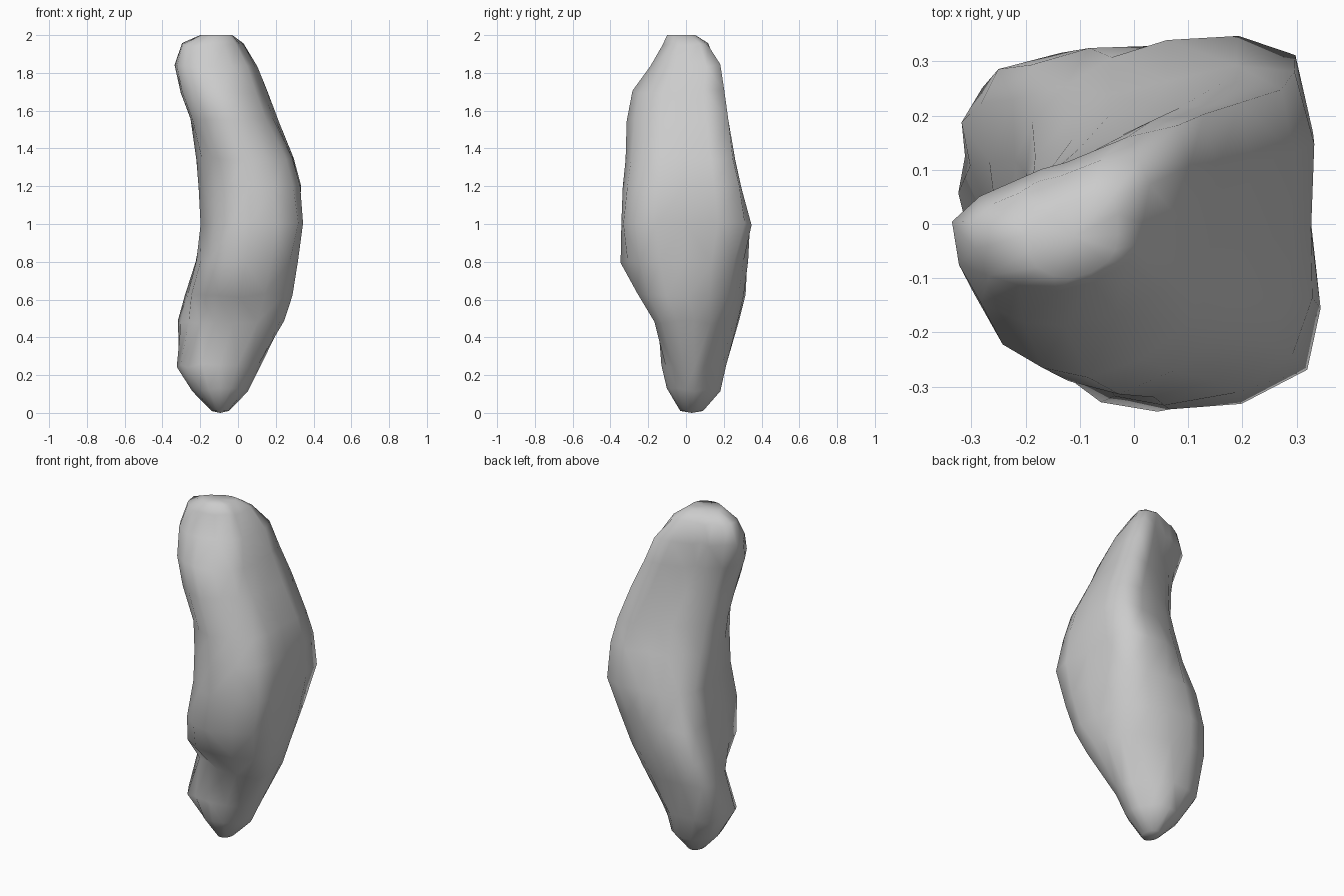
import bpy, bmesh, math, random
from mathutils import Vector

if "Cube" in bpy.data.objects:
    bpy.data.objects.remove(bpy.data.objects["Cube"])

random.seed(4)

# Cross-sections from top to bottom: z, x min, x max, y min, y max, then how far the
# front-left, front-right, back-right, back-left corners and the back middle stick out
SECTIONS = [
    (2.00, -.20, -.03, -.10, .06, .75, .70, .85, .45, .75),
    (1.95, -.30, .02, -.12, .13, .80, .70, .92, .45, .70),
    (1.84, -.335, .09, -.19, .19, .75, .70, .97, .42, .60),
    (1.70, -.30, .14, -.28, .21, .76, .70, .97, .47, .68),
    (1.55, -.255, .20, -.31, .23, .74, .70, .96, .54, .75),
    (1.35, -.22, .295, -.32, .28, .67, .75, .90, .60, .80),
    (1.20, -.21, .325, -.335, .31, .67, .80, .90, .66, .86),
    (1.00, -.20, .325, -.345, .345, .70, .88, .90, .74, .98),
    (0.80, -.22, .315, -.345, .325, .75, .77, .80, .90, 1),
    (0.62, -.265, .28, -.28, .305, .75, .80, .70, .95, 1),
    (0.48, -.305, .235, -.18, .275, .60, .85, .65, .90, 1),
    (0.25, -.32, .12, -.13, .215, .75, .70, .60, .80, 1),
    (0.12, -.24, .05, -.10, .185, .70, .70, .65, .70, 1),
    (0.01, -.14, -.05, -.03, .09, .70, .70, .70, .70, 1),
]
# Hollows low on the front: centre, radius, depth
HOLLOWS = [(Vector((-.10, -.17, .50)), .12, .05), (Vector((.01, -.27, .63)), .10, .035)]


def ring_points(z, x0, x1, y0, y1, fl, fr, br, bl, back):
    """Eight control points round the section, doubled by a closed spline."""
    cx, cy = (x0 + x1) / 2, (y0 + y1) / 2
    # The left edge swings towards the back around the lower middle
    swing = Vector((0, .13 * math.exp(-((z - .8) / .35) ** 2), 0))

    def point(x, y, kx, ky):
        return Vector((cx + (x - cx) * kx, cy + (y - cy) * ky, z))

    p = [point(cx, y0, 1, 1), point(x1, y0, fr * 1.11, fr * .9), point(x1, cy, 1, 1),
         point(x1, y1, br, br), point(cx, y1, 1, back), point(x0, y1, bl, bl),
         point(x0, cy, 1, 1) + swing, point(x0, y0, fl, fl)]
    out = []
    for i in range(8):
        mid = (9 * (p[i] + p[(i + 1) % 8]) - p[i - 1] - p[(i + 2) % 8]) / 16
        out += [p[i], mid]
    return out


bm = bmesh.new()
rings = [[bm.verts.new(v) for v in ring_points(*s)] for s in SECTIONS]
n = len(rings[0])

# Side skin
for upper, lower in zip(rings, rings[1:]):
    for i in range(n):
        j = (i + 1) % n
        bm.faces.new((upper[i], lower[i], lower[j], upper[j]))

# Lumpy surface and hollows
for ring in rings[1:-1]:
    for v in ring:
        v.co += Vector((random.uniform(-1, 1), random.uniform(-1, 1), random.uniform(-2, 2))) * 0.005
        for centre, radius, depth in HOLLOWS:
            v.co.y += depth * math.exp(-((v.co - centre).length / radius) ** 2)

# End caps
for ring, z in ((rings[0], 2.0), (rings[-1], 0.0)):
    tip = bm.verts.new(sum((v.co for v in ring), Vector()) / n)
    tip.co.z = z
    for i in range(n):
        bm.faces.new((ring[i], ring[(i + 1) % n], tip))

bmesh.ops.triangulate(bm, faces=bm.faces[:])
bmesh.ops.recalc_face_normals(bm, faces=bm.faces[:])
for f in bm.faces:
    f.smooth = True

mesh = bpy.data.meshes.new("standing_rock")
bm.to_mesh(mesh)
bm.free()
rock = bpy.data.objects.new("standing_rock", mesh)
bpy.context.collection.objects.link(rock)
